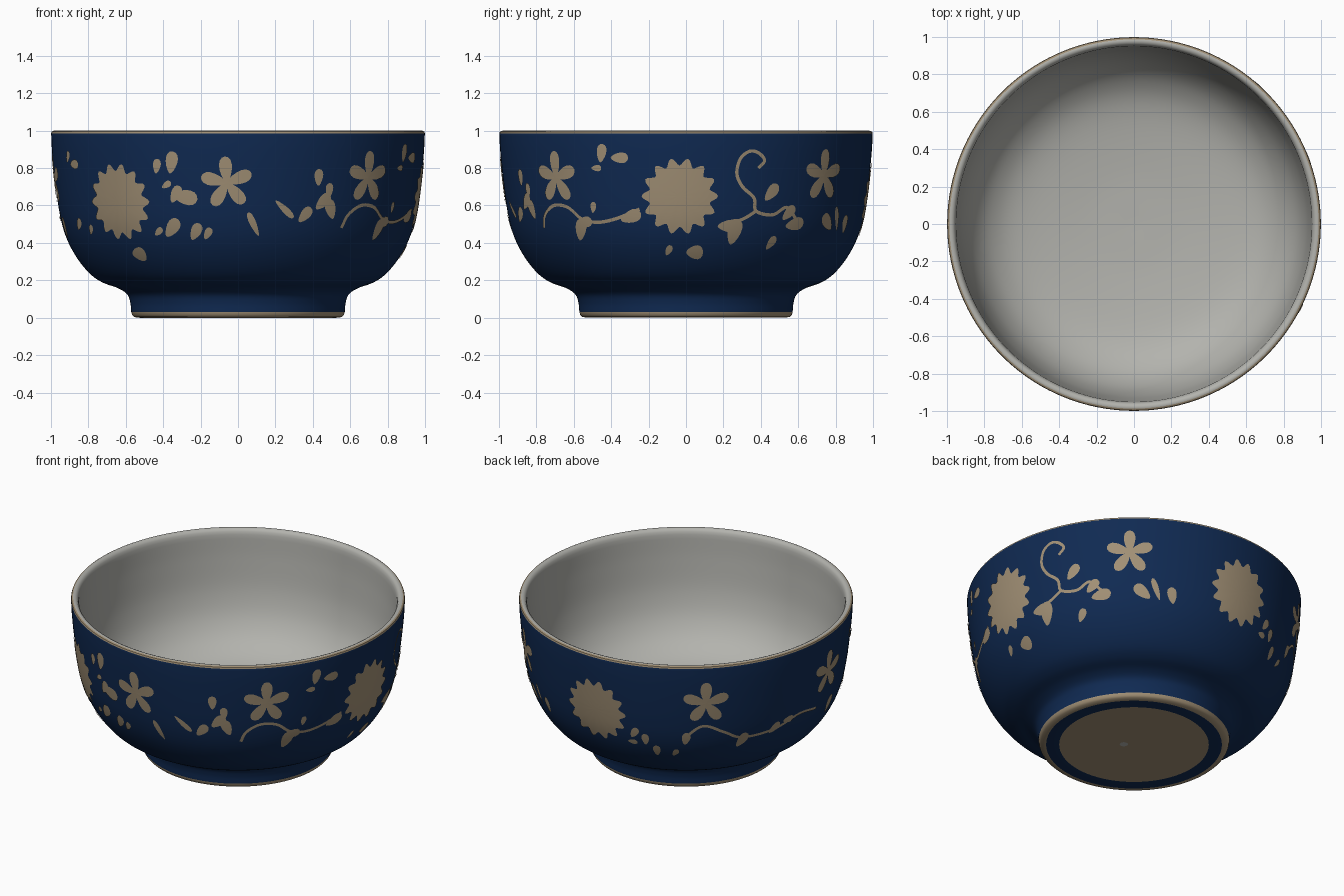
import bpy, bmesh, math
from mathutils import Vector

cube = bpy.data.objects.get("Cube")
if cube:
    bpy.data.objects.remove(cube, do_unlink=True)

SEGMENTS = 160
LIFT = 0.005  # height of the painted plates above the glaze


def material(name, r, g, b):
    mat = bpy.data.materials.new(name)
    mat.use_nodes = True
    mat.diffuse_color = (r, g, b, 1)
    bsdf = mat.node_tree.nodes["Principled BSDF"]
    bsdf.inputs["Base Color"].default_value = (r, g, b, 1)
    bsdf.inputs["Roughness"].default_value = 0.5
    return mat


blue = material("cobalt blue", 0.005, 0.023, 0.085)
gold = material("dull gold", 0.36, 0.28, 0.18)
grey = material("pale grey", 0.45, 0.45, 0.42)
PALETTE = [blue, gold, grey]


def smooth_path(points, steps=6):
    """Catmull-Rom curve through the points."""
    pts = [Vector(p) for p in points]
    pts = [2 * pts[0] - pts[1]] + pts + [2 * pts[-1] - pts[-2]]
    out = []
    for a, b, c, d in zip(pts, pts[1:], pts[2:], pts[3:]):
        for i in range(steps):
            t = i / steps
            out.append(0.5 * (2 * b + (c - a) * t + (2 * a - 5 * b + 4 * c - d) * t ** 2
                              + (3 * b - a - 3 * c + d) * t ** 3))
    return out + [pts[-2]]


def finish(bm, name, mats):
    mesh = bpy.data.meshes.new(name)
    bm.to_mesh(mesh)
    bm.free()
    for mat in mats:
        mesh.materials.append(mat)
    obj = bpy.data.objects.new(name, mesh)
    bpy.context.collection.objects.link(obj)
    bpy.ops.object.select_all(action='DESELECT')
    obj.select_set(True)
    bpy.context.view_layer.objects.active = obj
    bpy.ops.object.shade_smooth_by_angle(angle=math.radians(40))
    return obj


def around(angle, radius, z):
    """Point on the bowl; angle zero is the front, growing towards +x."""
    return Vector((radius * math.sin(angle), -radius * math.cos(angle), z))


# Bowl profile, from the centre of the base, up the outside, down the inside
wall = smooth_path([(.57, .03), (.575, .08), (.592, .125), (.64, .158), (.72, .187),
                    (.785, .23), (.85, .305), (.905, .4), (.94, .5), (.963, .62),
                    (.983, .78), (.994, .9), (.998, .985)])
inside = smooth_path([(.95, .965), (.94, .8), (.915, .6), (.86, .44), (.76, .32),
                      (.6, .245), (.3, .205), (0, .195)])
sections = [
    (1, [(0, 0), (.2, 0), (.447, 0)]),
    (0, [(.447, 0), (.525, 0)]),
    (1, [(.525, 0), (.555, .004), (.565, .014), (.57, .03)]),
    (0, wall),
    (1, [(.998, .985), (.995, .994), (.986, .999)]),
    (2, [(.986, .999), (.975, 1), (.963, .995), (.955, .983), (.95, .965)]),
    (2, inside),
]


def build_bowl():
    bm = bmesh.new()
    previous = None
    for index, points in sections:
        for i, (radius, z) in enumerate(points):
            if i == 0 and previous:
                continue
            ring = [bm.verts.new(around(math.tau * k / SEGMENTS, radius, z))
                    for k in range(SEGMENTS)]
            if previous:
                for k in range(SEGMENTS):
                    j = (k + 1) % SEGMENTS
                    face = bm.faces.new((previous[k], previous[j], ring[j], ring[k]))
                    face.material_index = index
            previous = ring
    bmesh.ops.remove_doubles(bm, verts=bm.verts, dist=1e-5)
    bmesh.ops.recalc_face_normals(bm, faces=bm.faces)
    finish(bm, "bowl", PALETTE)


def wall_radius(z):
    for (r0, z0), (r1, z1) in zip(wall, wall[1:]):
        if z0 <= z <= z1:
            return r0 + (r1 - r0) * (z - z0) / (z1 - z0)
    return wall[-1][0]


def on_wall(degrees, z, u=0, v=0):
    """Wrap a flat offset (u, v) onto the outer wall."""
    radius = wall_radius(z + v)
    return around(math.radians(degrees) + u / radius, radius + LIFT, z + v)


def patch(bm, degrees, z, outline, rings=4):
    """Filled shape that follows the wall, made of shrinking rings."""
    centre = bm.verts.new(on_wall(degrees, z))
    n = len(outline)
    inner = None
    for step in range(1, rings + 1):
        s = step / rings
        ring = [bm.verts.new(on_wall(degrees, z, u * s, v * s)) for u, v in outline]
        for k in range(n):
            j = (k + 1) % n
            if inner:
                bm.faces.new((inner[k], ring[k], ring[j], inner[j]))
            else:
                bm.faces.new((centre, ring[k], ring[j]))
        inner = ring


def leaf_outline(length, width, tilt, shift=0, n=16):
    """Teardrop, wide at its far end, turned by tilt."""
    c, s = math.cos(math.radians(tilt)), math.sin(math.radians(tilt))
    out = []
    for k in range(n):
        t = math.tau * k / n
        a = shift + length * math.cos(t)
        b = width * math.sin(t) * (1 + 0.35 * math.cos(t))
        out.append((a * c - b * s, a * s + b * c))
    return out


def star_outline(radius, points, n=112):
    out = []
    for k in range(n):
        t = math.tau * k / n
        r = radius * (0.9 + 0.1 * math.cos(points * t))
        out.append((r * math.cos(t), r * math.sin(t)))
    return out


build_bowl()

# Large round flowers with a scalloped edge
bm = bmesh.new()
for degrees, z in [(-41.5, .62), (88, .65), (181, .63)]:
    patch(bm, degrees, z, star_outline(.205, 14), rings=6)
finish(bm, "round_flowers", [gold])

# Five-petal blossoms
bm = bmesh.new()
for degrees, z, turn in [(-3.5, .72, 4), (45, .75, 0), (138.5, .76, 0), (222, .75, 0), (275, .74, 0)]:
    for k in range(5):
        patch(bm, degrees, z, leaf_outline(.07, .033, 90 + turn + 72 * k, shift=.072))
finish(bm, "blossoms", [gold])

# Scattered leaves: angle, height, half length, tilt
front_leaves = [(-21, .83, .06, 80), (-26, .81, .04, 80), (-23, .71, .03, 30), (-17, .645, .07, -10),
                (-20, .66, .05, 60), (-22, .48, .06, 50), (-14, .46, .05, 60), (-10, .45, .035, 60),
                (-27, .46, .03, 40), (26, .75, .045, 90), (28, .62, .055, 45), (31, .58, .055, 110),
                (30, .68, .04, 90), (22, .55, .05, 50), (53, .47, .06, 70), (55, .51, .05, 10)]
side_leaves = [(63, .88, .05, 80), (69, .855, .05, 0), (61, .8, .03, 0), (59, .59, .03, 80),
               (72, .54, .06, 20), (84, .36, .03, 60), (106, .46, .07, 80), (104, .49, .06, 0),
               (118, .67, .055, 50), (120, .4, .04, 60), (125, .56, .05, 45), (128, .5, .06, 10),
               (143, .51, .06, 140), (154, .5, .05, 100)]
back_leaves = [(196, .52, .04, 60), (200, .48, .04, 90), (204, .4, .04, 90), (195, .45, .03, 0),
               (211, .39, .03, 60), (215, .5, .045, 80), (236, .46, .055, 60), (249, .5, .045, 40),
               (255, .53, .04, 0), (280, .48, .06, 80), (296, .5, .04, 45), (303, .47, .03, 60),
               (298, .82, .045, 0), (294, .86, .035, 60)]
bm = bmesh.new()
for degrees, z, length, tilt in front_leaves + side_leaves + back_leaves:
    patch(bm, degrees, z, leaf_outline(length, length * .55, tilt))
# Thin slivers and plump buds
for degrees, z, tilt in [(5, .5, 115), (15, .58, -42), (148, .53, 110)]:
    patch(bm, degrees, z, leaf_outline(.07, .017, tilt))
for degrees, z in [(-37, .34), (93, .35)]:
    patch(bm, degrees, z, leaf_outline(.045, .036, 0))
finish(bm, "leaves", [gold])

# Curling vines: paths of angle and height
vines = [
    [(36, .48), (38, .55), (43, .6), (49, .59), (54, .53), (60, .51), (67, .53), (75, .58)],
    [(113, .8), (115, .84), (113, .88), (110, .89), (107, .85), (106, .77), (108, .7), (112, .64),
     (113, .57), (119, .55), (124, .59), (128, .53)],
    [(104, .5), (109, .53), (113, .57)],
    [(214, .5), (221, .59), (229, .535), (236, .48), (249, .49), (260, .54), (270, .52)],
]
bm = bmesh.new()
for points in vines:
    path = smooth_path(points)
    edge = None
    for i, p in enumerate(path):
        ahead = path[min(i + 1, len(path) - 1)] - path[max(i - 1, 0)]
        along = Vector((math.radians(ahead.x), ahead.y)).normalized()
        side = Vector((-along.y, along.x)) * .009
        pair = [bm.verts.new(on_wall(p.x, p.y, *(side * s))) for s in (1, -1)]
        if edge:
            bm.faces.new((edge[0], edge[1], pair[1], pair[0]))
        edge = pair
finish(bm, "vines", [gold])

# Small glaze mark under the base
bm = bmesh.new()
bmesh.ops.create_circle(bm, cap_ends=True, segments=16, radius=.025)
bmesh.ops.reverse_faces(bm, faces=bm.faces)
bmesh.ops.translate(bm, verts=bm.verts, vec=(.05, -.035, -.001))
finish(bm, "base_spot", [grey])
